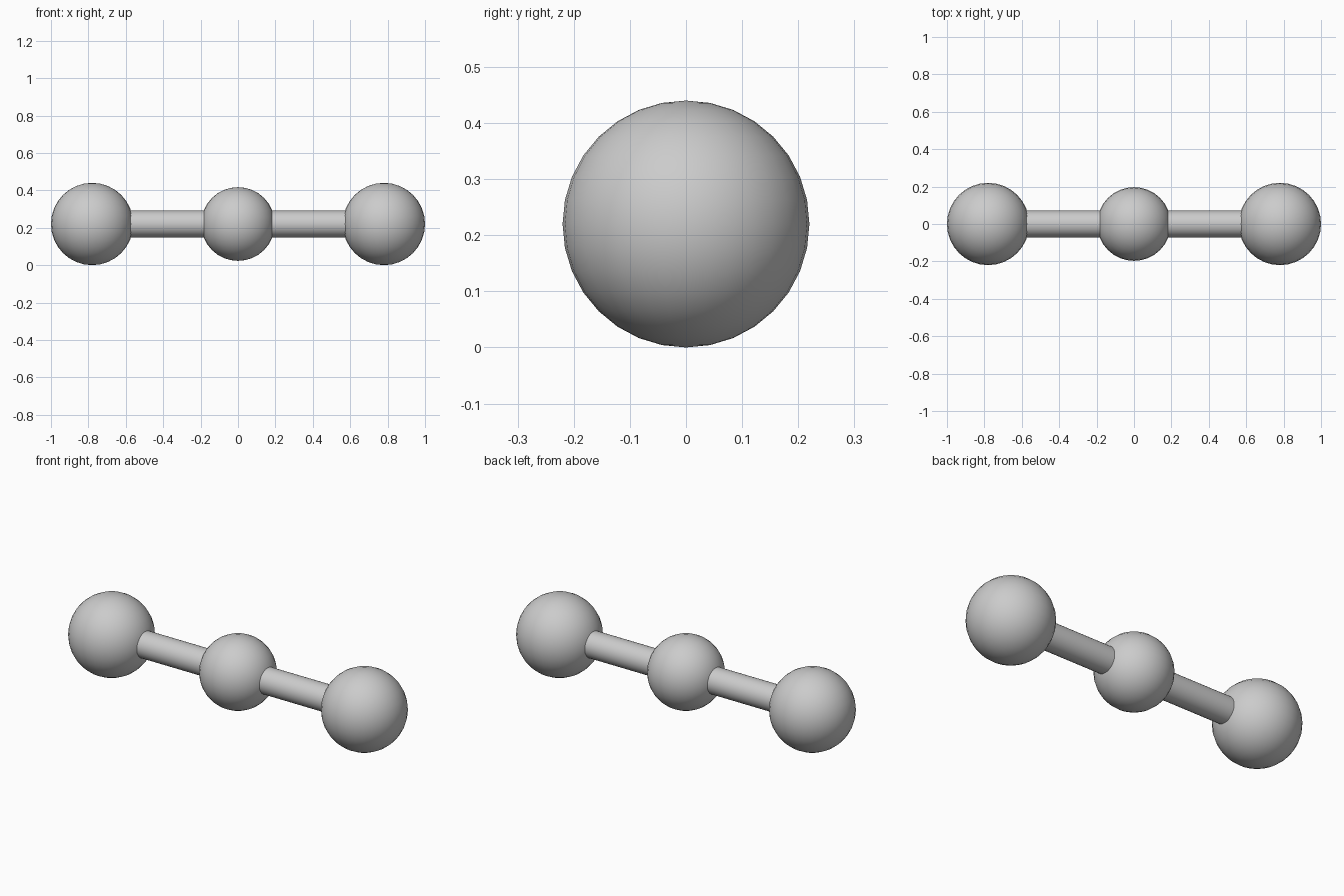
import bpy
import math

cube = bpy.data.objects.get("Cube")
if cube:
    bpy.data.objects.remove(cube, do_unlink=True)

END_R, MID_R, ROD_R = 0.22, 0.197, 0.072
END_X = 1 - END_R
HEIGHT = END_R

grey = bpy.data.materials.new("plain grey")
grey.use_nodes = True
colour = (0.6, 0.6, 0.6, 1)
grey.diffuse_color = colour
grey.node_tree.nodes["Principled BSDF"].inputs["Base Color"].default_value = colour


def finish(name):
    obj = bpy.context.object
    obj.name = name
    obj.data.materials.append(grey)
    bpy.ops.object.shade_smooth_by_angle(angle=math.radians(40))


def ball(name, x, radius):
    bpy.ops.mesh.primitive_uv_sphere_add(
        segments=32, ring_count=16, radius=radius, location=(x, 0, HEIGHT))
    finish(name)


def rod(name, x):
    # Rod ends are buried inside the two balls it joins
    bpy.ops.mesh.primitive_cylinder_add(
        vertices=32, radius=ROD_R, depth=END_X,
        location=(x, 0, HEIGHT), rotation=(0, math.pi / 2, 0))
    finish(name)


# Central ball, then a rod and an outer ball on each side
ball("centre_ball", 0, MID_R)
for side, sign in (("left", 1), ("right", -1)):
    rod(side + "_rod", sign * END_X / 2)
    ball(side + "_ball", sign * END_X, END_R)
